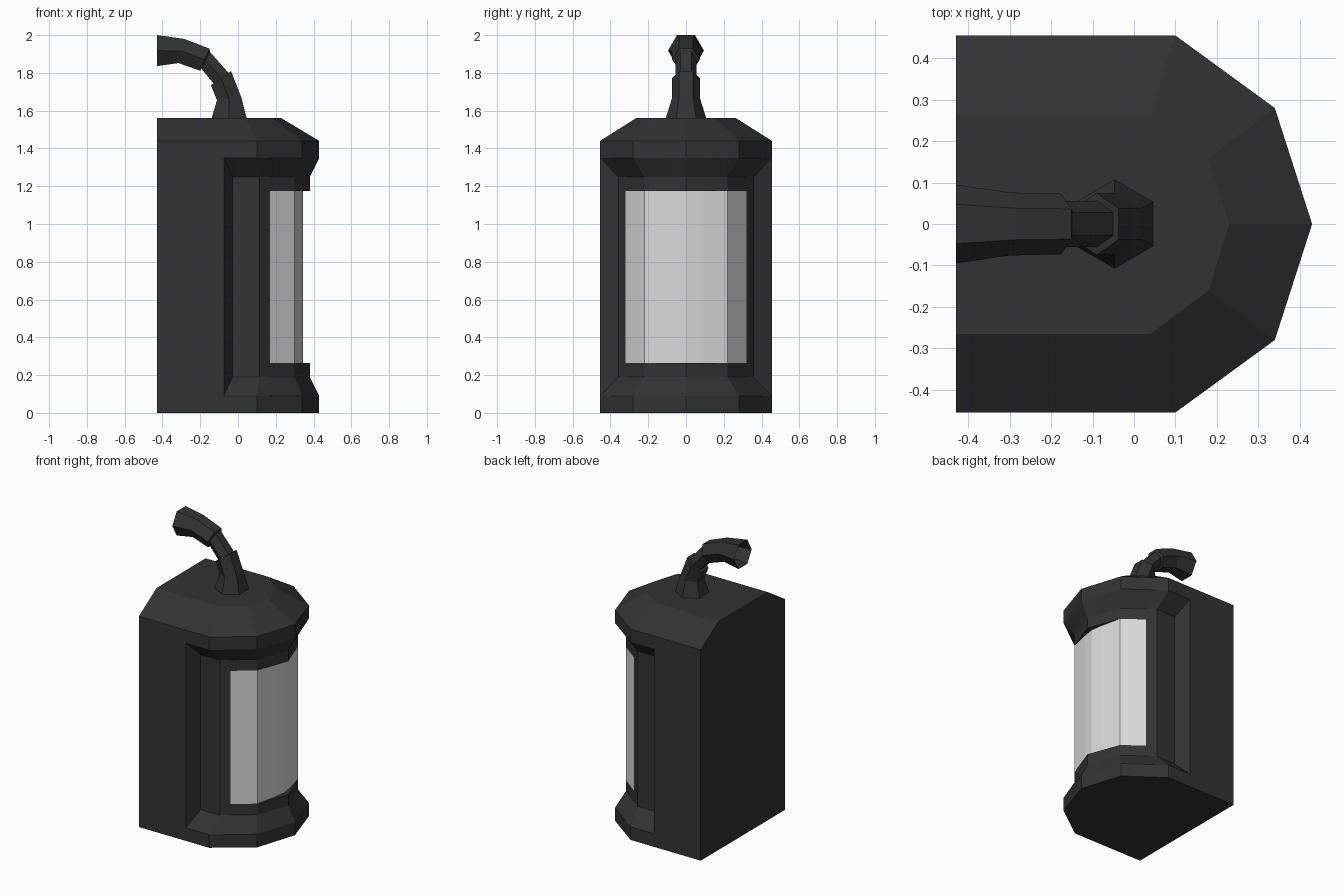
import bpy, bmesh
from mathutils import Vector

if "Cube" in bpy.data.objects:
    bpy.data.objects.remove(bpy.data.objects["Cube"])


def material(name, rgb):
    m = bpy.data.materials.new(name)
    m.diffuse_color = (*rgb, 1)
    m.use_nodes = True
    m.node_tree.nodes["Principled BSDF"].inputs["Base Color"].default_value = m.diffuse_color
    return m


DARK = material("charcoal", (0.033, 0.033, 0.033))
PALE = material("pale glass", (0.7, 0.7, 0.7))


def loft(name, rings, cap, mats, rule=None):
    """Skin closed rings of points; rule(face centre, normal) picks a material."""
    bm = bmesh.new()
    loops = [[bm.verts.new(p) for p in r] for r in rings]
    n = len(loops[0])
    for a, b in zip(loops, loops[1:]):
        for i in range(n):
            j = (i + 1) % n
            bm.faces.new((a[i], a[j], b[j], b[i]))
    if cap:
        bm.faces.new(loops[0][::-1])
        bm.faces.new(loops[-1])
    bmesh.ops.remove_doubles(bm, verts=bm.verts, dist=0.0005)
    bmesh.ops.dissolve_degenerate(bm, edges=bm.edges, dist=0.0005)
    bmesh.ops.recalc_face_normals(bm, faces=bm.faces)
    if rule:
        for f in bm.faces:
            f.material_index = rule(f.calc_center_median(), f.normal)
    me = bpy.data.meshes.new(name)
    bm.to_mesh(me)
    bm.free()
    ob = bpy.data.objects.new(name, me)
    bpy.context.collection.objects.link(ob)
    for m in mats:
        me.materials.append(m)
    return ob


def outline(back_y, start, inner, corner, shoulder, tip, mid=None):
    """D-shaped plan, mirrored in y, with extra points at the window edges."""
    corner, shoulder, tip = Vector(corner), Vector(shoulder), Vector((tip, 0))
    half = [Vector((-0.43, back_y)), Vector((start, back_y)), Vector(inner), corner,
            corner.lerp(shoulder, 0.29), shoulder,
            Vector(mid) if mid else shoulder.lerp(tip, 0.64)]
    return [(p.x, -p.y) for p in half] + [tuple(tip)] + [(p.x, p.y) for p in half[::-1]]


# Tank body: full rims, recessed waist, window and chamfered roof
rim = outline(0.455, -0.075, (-0.075, 0.455), (0.10, 0.455), (0.34, 0.28), 0.43)
waist = outline(0.455, -0.075, (-0.03, 0.36), (0.115, 0.36), (0.30, 0.22), 0.38)
pane = outline(0.455, -0.075, (-0.03, 0.36), (0.115, 0.36), (0.30, 0.22), 0.345, (0.333, 0.08))
roof = outline(0.265, -0.075, (-0.075, 0.265), (0.04, 0.265), (0.18, 0.16), 0.23)
levels = [(0, rim), (0.09, rim), (0.19, waist), (0.265, waist), (0.265, pane), (1.175, pane),
          (1.175, waist), (1.25, waist), (1.35, rim), (1.44, rim), (1.56, roof)]


def window_rule(c, n):
    return 1 if 0.3 < c.z < 1.1 and c.x > 0.2 and abs(n.z) < 0.1 else 0


loft("tank_body", [[(x, y, z) for x, y in plan] for z, plan in levels], True,
     [DARK, PALE], window_rule)

# Bent six-sided hose: centre x, centre z, radius, direction x and z
stations = [(-0.047, 1.56, 0.107, 0, 1), (-0.047, 1.663, 0.075, -0.12, 1),
            (-0.09, 1.772, 0.075, -0.58, 0.82), (-0.09, 1.772, 0.056, -0.58, 0.82),
            (-0.172, 1.868, 0.056, -0.85, 0.52), (-0.176, 1.87, 0.073, -0.92, 0.39),
            (-0.30, 1.916, 0.076, -0.97, 0.235), (-0.43, 1.918, 0.095, -1, 0)]
rings = []
for cx, cz, r, dx, dz in stations:
    side = Vector((dz, 0, -dx)).normalized()
    rings.append([Vector((cx, 0, cz)) + side * (r * s) + Vector((0, r * c, 0))
                  for c, s in [(1, 0), (0.5, 0.866), (-0.5, 0.866),
                               (-1, 0), (-0.5, -0.866), (0.5, -0.866)]])
loft("hose", rings, False, [DARK])
